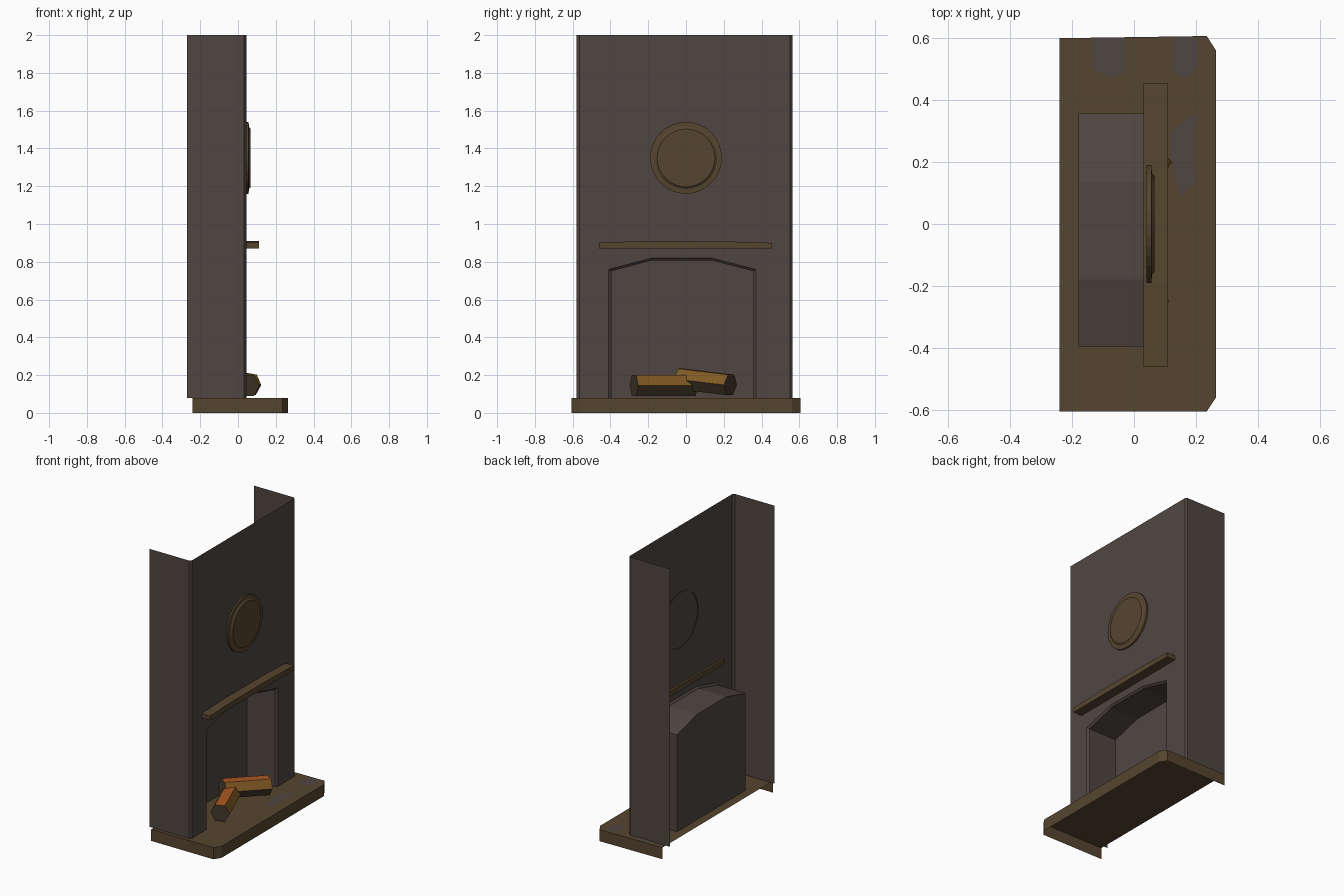
import bpy, bmesh, math
from mathutils import Vector

if "Cube" in bpy.data.objects:
    bpy.data.objects.remove(bpy.data.objects["Cube"])


def material(name, r, g, b):
    m = bpy.data.materials.new(name)
    m.diffuse_color = (r, g, b, 1)
    m.use_nodes = True
    m.node_tree.nodes["Principled BSDF"].inputs["Base Color"].default_value = m.diffuse_color
    return m


STONE = material("dark plaster", 0.080, 0.062, 0.054)
BROWN = material("brown stone", 0.093, 0.060, 0.028)
EMBER = material("glowing orange", 0.42, 0.098, 0.016)
BARK = material("amber bark", 0.23, 0.105, 0.018)
CHAR = material("charred wood", 0.055, 0.040, 0.022)


def make(name, verts, faces, *mats):
    me = bpy.data.meshes.new(name)
    me.from_pydata([tuple(v) for v in verts], [], faces)
    ob = bpy.data.objects.new(name, me)
    bpy.context.collection.objects.link(ob)
    for m in mats:
        me.materials.append(m)
    return ob


def strip(rows, closed=False):
    """Quads joining successive rows of equal length."""
    n = len(rows[0])
    verts = [v for r in rows for v in r]
    faces = []
    for k in range(len(rows) - 1):
        for i in range(n if closed else n - 1):
            j = (i + 1) % n
            faces.append((k * n + i, k * n + j, (k + 1) * n + j, (k + 1) * n + i))
    return verts, faces


# chimney breast: side walls, chamfered corners, front face with arched opening
FX = 0.045
arch = [(-0.41, 0.08), (-0.41, 0.76), (-0.18, 0.82), (0.135, 0.82), (0.37, 0.76), (0.37, 0.08)]
outline = [(-0.565, 0.08)] + arch + [(0.55, 0.08), (0.55, 2), (-0.565, 2)]
make("chimney_front", [(FX, y, z) for y, z in outline], [tuple(range(len(outline)))], STONE)
for side, path in (("left", [(-0.27, -0.58), (0.033, -0.58), (FX, -0.565)]),
                   ("right", [(FX, 0.55), (0.033, 0.563), (-0.27, 0.563)])):
    rows = [[(x, y, z) for x, y in path] for z in (0.08, 2)]
    make("chimney_side_" + side, *strip(rows), STONE)

# firebox: bevelled lip, tunnel and back wall
inner = [(-0.395, 0.08), (-0.395, 0.75), (-0.18, 0.808), (0.135, 0.808), (0.357, 0.75), (0.357, 0.08)]
rows = [[(x, y, z) for y, z in p] for x, p in ((FX, arch), (0.033, inner), (-0.18, inner))]
v, f = strip(rows[::-1])
f.append(tuple(reversed(range(6))))
ob = make("firebox", v, f, STONE)
bm = bmesh.new()
bm.from_mesh(ob.data)
bmesh.ops.recalc_face_normals(bm, faces=bm.faces)
back = min(bm.faces, key=lambda q: q.calc_center_median().x)
back.normal_update()
if back.normal.x < 0:  # face into the room
    bmesh.ops.reverse_faces(bm, faces=bm.faces)
bm.to_mesh(ob.data)
bm.free()

# hearth slab: open at the back and underneath
edge = [(-0.24, -0.605), (0.235, -0.605), (0.265, -0.56), (0.265, 0.56), (0.235, 0.607), (-0.24, 0.6)]
v, f = strip([[(x, y, z) for x, y in edge] for z in (0, 0.08)])
f.append(tuple(range(6, 12)))
make("hearth", v, f, BROWN)

# grey patches set in the hearth top
patches = [[(-0.13, 0.5), (-0.07, 0.47), (-0.03, 0.49), (-0.03, 0.6), (-0.14, 0.6)],
           [(0.12, 0.49), (0.17, 0.47), (0.205, 0.51), (0.205, 0.6), (0.13, 0.6)],
           [(0.12, 0.21), (0.15, 0.09), (0.2, 0.13), (0.19, 0.22), (0.2, 0.36), (0.12, 0.3)]]
for i, p in enumerate(patches):
    make(f"hearth_patch_{i}", [(x, y, 0.082) for x, y in p], [tuple(range(len(p)))], STONE)

# mantel shelf with slightly bowed top
bow = [(-0.46, 0.87), (0.455, 0.87), (0.455, 0.9), (0.2, 0.908), (-0.2, 0.91), (-0.462, 0.902)]
v, f = strip([[(x, y, z) for y, z in bow] for x in (0.03, 0.11)], True)
f += [tuple(reversed(range(6))), tuple(range(6, 12))]
make("mantel_shelf", v, f, BROWN)

# round wall plaque, turned from a profile
N = 32
prof = [(0.19, 0.04), (0.19, 0.056), (0.165, 0.058), (0.153, 0.067)]
rows = [[(x, r * math.cos(2 * math.pi * i / N), 1.35 + r * math.sin(2 * math.pi * i / N))
         for i in range(N)] for r, x in prof]
v, f = strip(rows, True)
f.append(tuple(range(3 * N, 4 * N)))
make("round_plaque", v, f, BROWN)


# six-sided logs, coloured by face direction
def log(name, a, b, r):
    a, b = Vector(a), Vector(b)
    d = (b - a).normalized()
    side = d.cross(Vector((0, 0, 1))).normalized()
    up = side.cross(d)
    rows = [[c + r * (side * math.cos(math.pi * i / 3) + up * math.sin(math.pi * i / 3))
             for i in range(6)] for c in (a, b)]
    v, f = strip(rows, True)
    f += [tuple(reversed(range(6))), tuple(range(6, 12))]
    ob = make(name, v, f, EMBER, BARK, CHAR)
    bm = bmesh.new()
    bm.from_mesh(ob.data)
    bmesh.ops.recalc_face_normals(bm, faces=bm.faces)
    for q in bm.faces:
        n = q.normal
        if abs(n.dot(d)) > 0.9 or n.z < -0.2:
            q.material_index = 2
        else:
            q.material_index = 1 if n.z < 0.7 and n.x > 0 else 0
    bm.to_mesh(ob.data)
    bm.free()


log("log_front", (0.055, -0.275, 0.145), (-0.07, 0.04, 0.145), 0.063)
log("log_crossed", (-0.1, -0.03, 0.18), (0.07, 0.235, 0.148), 0.063)

# consistent outward normals on the closed-looking parts
for name in ("hearth", "mantel_shelf", "round_plaque"):
    me = bpy.data.objects[name].data
    bm = bmesh.new()
    bm.from_mesh(me)
    bmesh.ops.recalc_face_normals(bm, faces=bm.faces)
    bm.to_mesh(me)
    bm.free()
